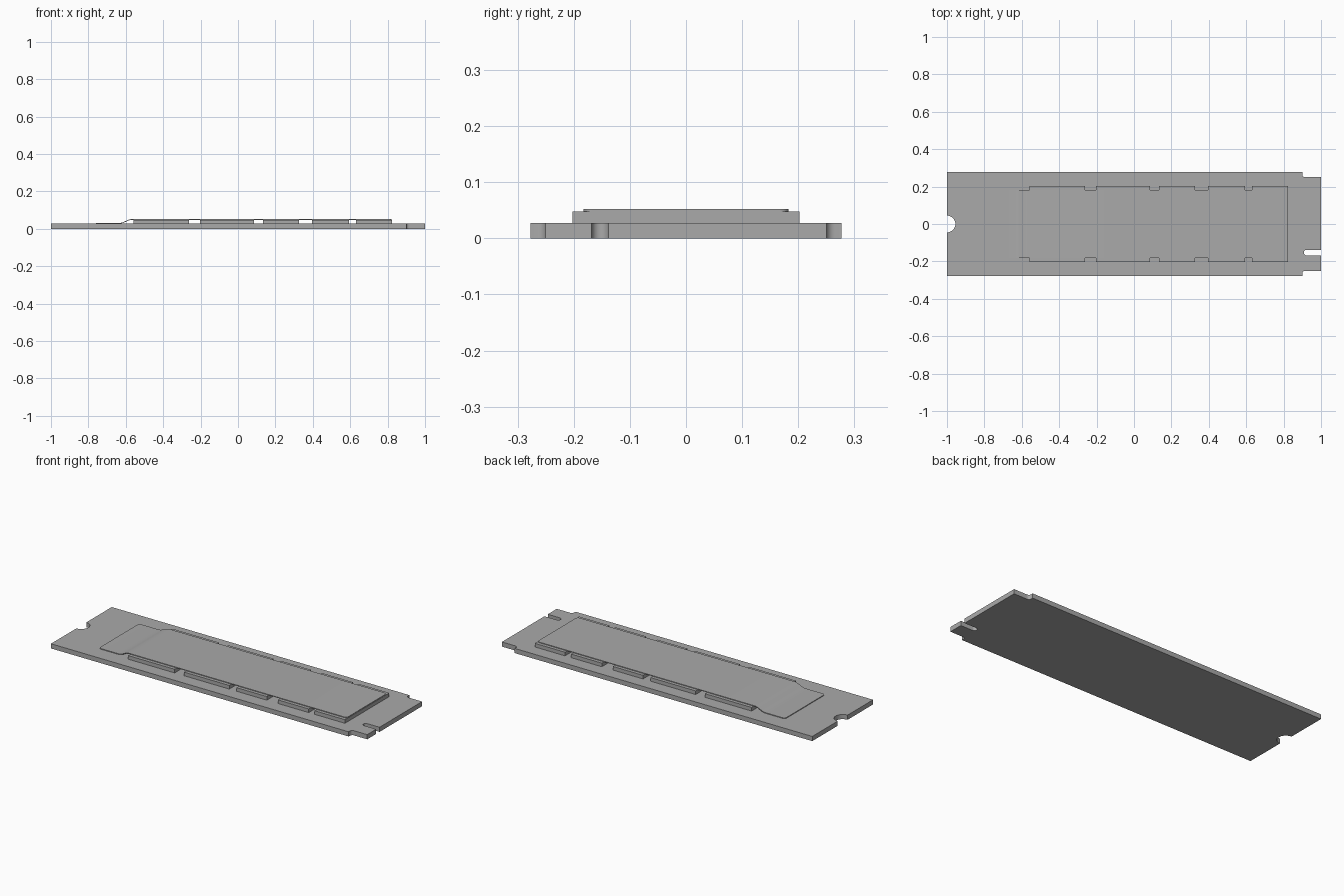
import bpy, bmesh
from math import pi, sin, cos

cube = bpy.data.objects.get("Cube")
if cube:
    bpy.data.objects.remove(cube, do_unlink=True)

grey = bpy.data.materials.new("plain grey")
grey.use_nodes = True
colour = (0.40, 0.40, 0.40, 1)
grey.diffuse_color = colour
grey.node_tree.nodes["Principled BSDF"].inputs["Base Color"].default_value = colour


def arc(cx, cy, r, start, end, steps=10):
    """Points along an arc, angles in half turns."""
    angles = [pi * (start + (end - start) * i / steps) for i in range(steps + 1)]
    return [(cx + r * cos(a), cy + r * sin(a)) for a in angles]


def extrude(name, points, move, smooth=True):
    """Closed planar outline of 3D points, pushed along a vector into a solid."""
    bm = bmesh.new()
    face = bm.faces.new([bm.verts.new(p) for p in points])
    new = bmesh.ops.extrude_face_region(bm, geom=[face])["geom"]
    bmesh.ops.translate(bm, vec=move, verts=[v for v in new if isinstance(v, bmesh.types.BMVert)])
    bmesh.ops.recalc_face_normals(bm, faces=bm.faces)
    mesh = bpy.data.meshes.new(name)
    bm.to_mesh(mesh)
    bm.free()
    mesh.materials.append(grey)
    obj = bpy.data.objects.new(name, mesh)
    bpy.context.collection.objects.link(obj)
    if smooth:
        bpy.ops.object.select_all(action='DESELECT')
        obj.select_set(True)
        bpy.context.view_layer.objects.active = obj
        bpy.ops.object.shade_smooth_by_angle()
    return obj


# Circuit board with stepped connector end, key slot and screw notch
W, TAB, STEP, R = 0.277, 0.25, 0.9, 0.015
BOARD = 0.027
outline = [(-1, -W), (STEP, -W)]
outline += arc(STEP + R, -TAB - R, R, 1, 0.5, 6)
outline += [(1, -TAB), (1, -0.168)]
outline += arc(0.923, -0.153, 0.015, 1.5, 0.5)
outline += [(1, -0.138), (1, TAB)]
outline += arc(STEP + R, TAB + R, R, 1.5, 1, 6)
outline += [(STEP, W), (-1, W)]
outline += arc(-1, 0, 0.045, 0.5, -0.5, 16)
extrude("circuit_board", [(x, y, 0) for x, y in outline], (0, 0, BOARD))

# Row of chips
CHIP_TOP, CHIP_W = 0.048, 0.202
chips = [(-0.56, -0.263), (-0.203, 0.086), (0.133, 0.325), (0.396, 0.593), (0.631, 0.824)]
for i, (x0, x1) in enumerate(chips, 1):
    base = [(x0, -CHIP_W, BOARD), (x1, -CHIP_W, BOARD), (x1, CHIP_W, BOARD), (x0, CHIP_W, BOARD)]
    extrude(f"chip_{i}", base, (0, 0, CHIP_TOP - BOARD), smooth=False)

# Thin cover label that bends down from the chips to the board
THICK, LABEL_W, CORNER = 0.004, 0.183, 0.015
ramp = [(-0.635 + 0.07 * t / 8,
         BOARD + (CHIP_TOP - BOARD) * (1 - cos(pi * t / 8)) / 2) for t in range(9)]
lower = [(-0.76, BOARD)] + ramp + [(0.822, CHIP_TOP)]
section = lower + [(x, z + THICK) for x, z in reversed(lower)]
label = extrude("cover_label", [(x, -LABEL_W, z) for x, z in section], (0, 2 * LABEL_W, 0))

# Round the four upright corners of the label
bm = bmesh.new()
bm.from_mesh(label.data)
corners = [e for e in bm.edges
           if abs(e.verts[0].co.x - e.verts[1].co.x) < 1e-5
           and abs(e.verts[0].co.y - e.verts[1].co.y) < 1e-5]
bmesh.ops.bevel(bm, geom=corners, offset=CORNER, segments=5, profile=0.5, affect='EDGES')
bm.to_mesh(label.data)
bm.free()
